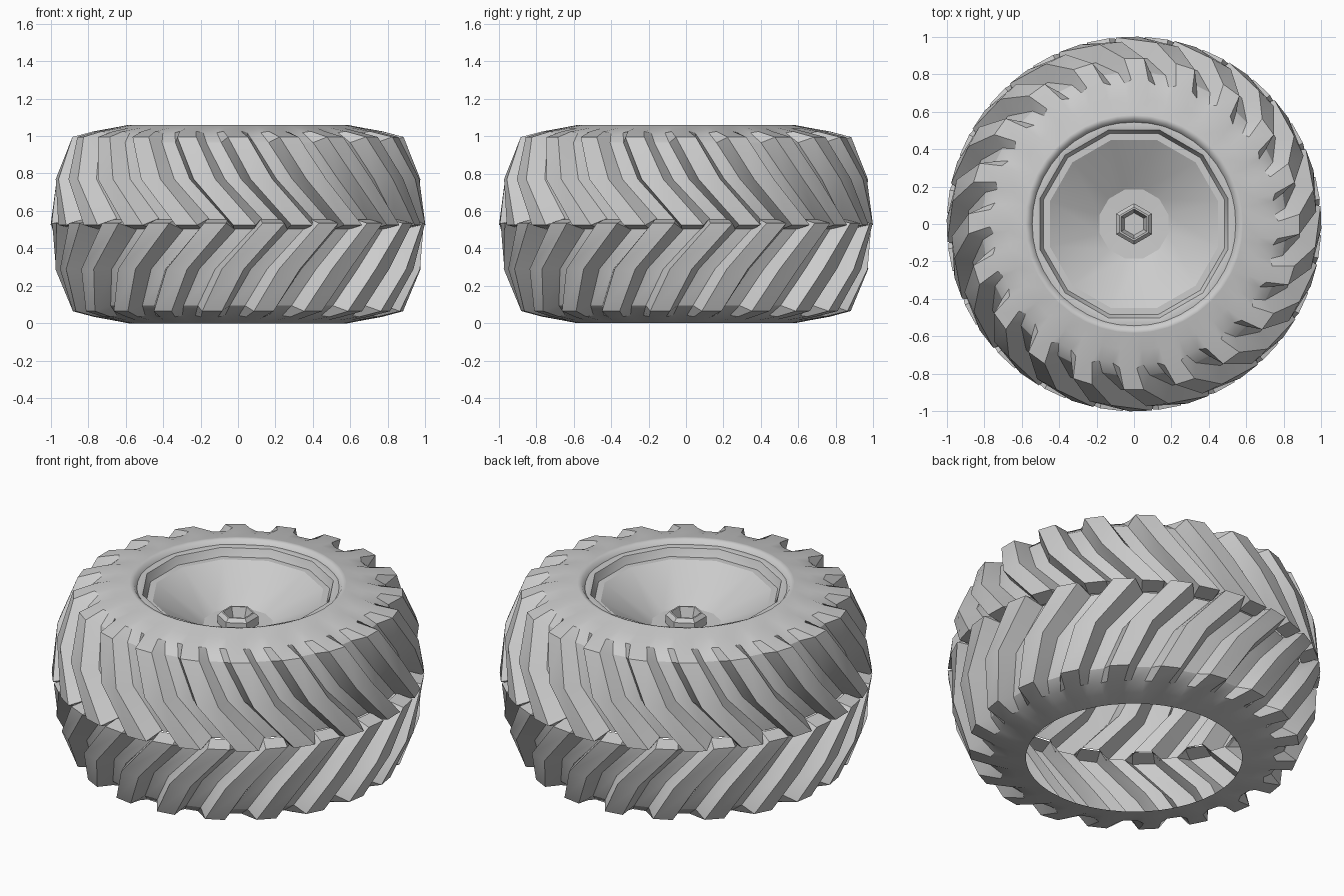
import bpy
import math
from math import pi, cos, sin

if "Cube" in bpy.data.objects:
    bpy.data.objects.remove(bpy.data.objects["Cube"])

LUGS = 20
PITCH = 2 * pi / LUGS
MID = 0.53


def make_object(name, verts, faces, smooth_angle=None):
    mesh = bpy.data.meshes.new(name)
    mesh.from_pydata(verts, [], faces)
    mesh.update()
    obj = bpy.data.objects.new(name, mesh)
    bpy.context.collection.objects.link(obj)
    if smooth_angle:
        bpy.ops.object.select_all(action='DESELECT')
        obj.select_set(True)
        bpy.context.view_layer.objects.active = obj
        bpy.ops.object.shade_smooth_by_angle(angle=math.radians(smooth_angle))
    return obj


def lathe(name, profile, sides, phase=0.0, smooth_angle=None):
    verts = [(r * cos(phase + 2 * pi * i / sides), r * sin(phase + 2 * pi * i / sides), z)
             for r, z in profile for i in range(sides)]
    faces = []
    for j in range(len(profile) - 1):
        for i in range(sides):
            k = (i + 1) % sides
            faces.append((j * sides + i, (j + 1) * sides + i,
                          (j + 1) * sides + k, j * sides + k))
    return make_object(name, verts, faces, smooth_angle)


# Tread stations: groove (radius, height), lug (radius, height), backward sweep
STATIONS = [
    ((0.90, 0.025), (0.91, -0.025), 0.00),
    ((0.90, 0.03), (1.00, -0.005), 0.00),
    ((0.885, 0.24), (0.975, 0.24), 0.22),
    ((0.81, 0.435), (0.885, 0.465), 0.35),
    ((0.75, 0.488), (0.77, 0.495), 0.39),
    ((0.67, 0.513), (0.67, 0.513), 0.40),
    ((0.58, 0.53), (0.58, 0.53), 0.40),
]
# Angles across one lug: trailing foot, trailing top, leading top, leading foot
COLUMNS = [(-0.075, 0), (-0.025, 1), (0.095, 1), (0.14, 0)]


# Half of the tyre shell, side = 1 for the upper row, -1 for the lower row
def tyre_half(name, side):
    verts, faces = [], []
    n = LUGS * len(COLUMNS)
    shift = -pi / 2 + (PITCH / 2 if side < 0 else 0)
    for groove, lug, sweep in STATIONS:
        for i in range(LUGS):
            for angle, raised in COLUMNS:
                r, h = lug if raised else groove
                a = shift + i * PITCH + angle - sweep
                verts.append((r * cos(a), r * sin(a), MID + side * h))
    for j in range(len(STATIONS) - 1):
        for i in range(n):
            k = (i + 1) % n
            quad = (j * n + i, j * n + k, (j + 1) * n + k, (j + 1) * n + i)
            faces.append(quad if side > 0 else quad[::-1])
    return make_object(name, verts, faces, 25)


tyre_half("tyre_upper_half", 1)
tyre_half("tyre_lower_half", -1)

# Rounded bead where the tyre meets the rim
lathe("tyre_bead", [(0.60, 1.052), (0.58, 1.06), (0.56, 1.055), (0.545, 1.035), (0.535, 1.02)],
      40, 0, 40)

# Twelve-sided rim with stepped lip and a conical dish
lathe("rim_lip", [(0.575, 1.03), (0.545, 1.035), (0.52, 1.03), (0.51, 1.005),
                  (0.50, 0.985), (0.465, 0.985)],
      12, pi / 12, 35)
lathe("rim_dish", [(0.465, 0.985), (0.19, 0.82)], 12, pi / 12, 40)
lathe("hub_plate", [(0.19, 0.82), (0.05, 0.815)], 12, pi / 12, 40)

# Hollow hexagonal wheel nut
lathe("wheel_nut", [(0.11, 0.815), (0.11, 0.865), (0.09, 0.885),
                    (0.08, 0.885), (0.06, 0.82), (0.0, 0.82)][::-1], 6, pi / 6)
